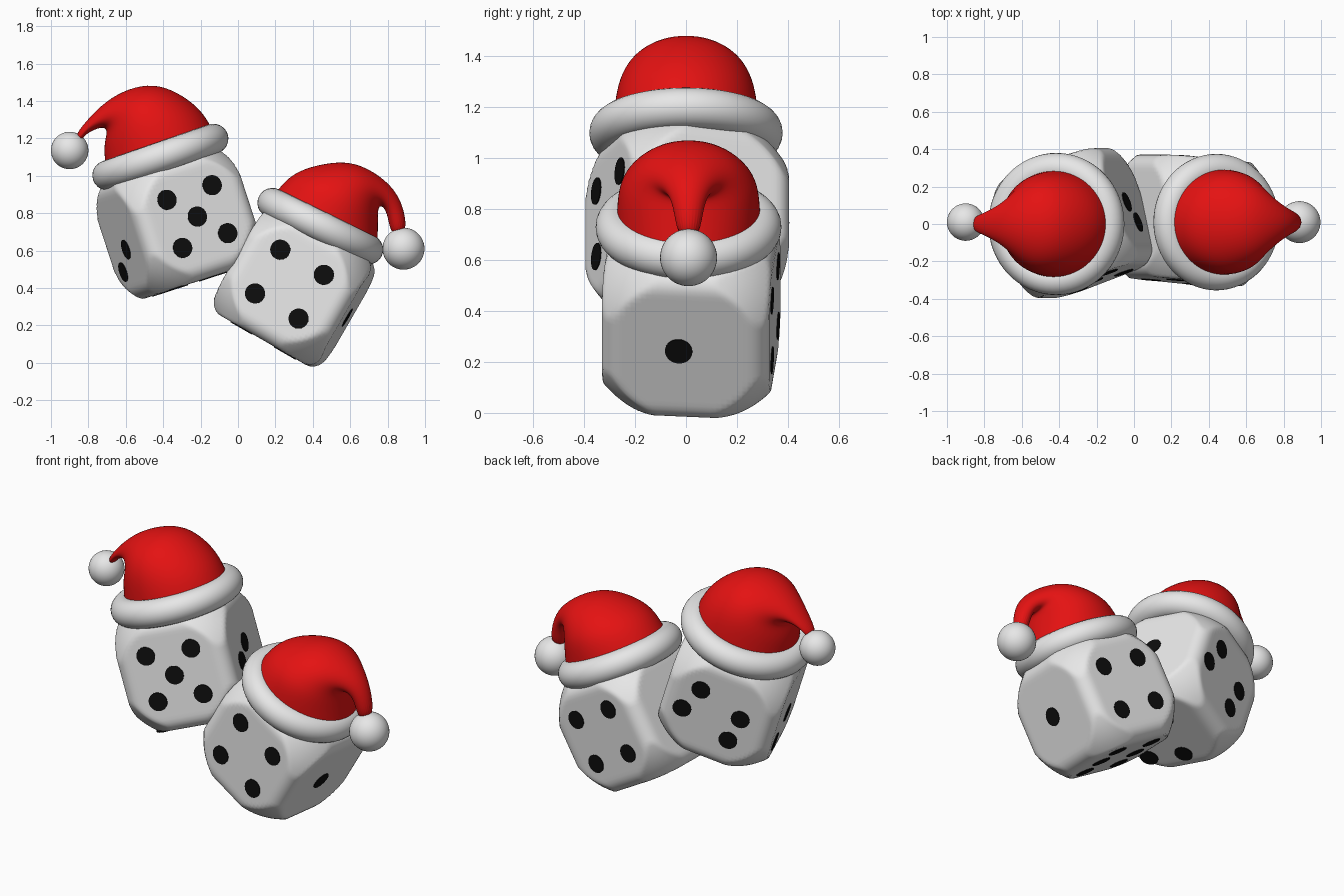
import bpy, bmesh, math
from mathutils import Matrix, Vector

cube = bpy.data.objects.get("Cube")
if cube:
    bpy.data.objects.remove(cube)


def material(name, color):
    m = bpy.data.materials.new(name)
    m.use_nodes = True
    m.diffuse_color = (*color, 1)
    bsdf = next(n for n in m.node_tree.nodes if n.type == 'BSDF_PRINCIPLED')
    bsdf.inputs["Base Color"].default_value = (*color, 1)
    return m


WHITE = material("white", (0.8, 0.8, 0.8))
BLACK = material("black", (0.004, 0.004, 0.004))
RED = material("red", (0.78, 0.006, 0.006))


def add_object(name, bm, mat, matrix=None, smooth=True):
    bmesh.ops.recalc_face_normals(bm, faces=bm.faces)
    for f in bm.faces:
        f.smooth = smooth
    mesh = bpy.data.meshes.new(name)
    bm.to_mesh(mesh)
    bm.free()
    mesh.materials.append(mat)
    obj = bpy.data.objects.new(name, mesh)
    bpy.context.collection.objects.link(obj)
    if matrix:
        obj.matrix_world = matrix
    return obj


HALF, ROUND, BALL = 0.33, 0.08, 0.45


def die(name, matrix):
    """Cube with rounded edges whose corners are trimmed by a ball."""
    bm = bmesh.new()
    bmesh.ops.create_cube(bm, size=2 * HALF)
    bmesh.ops.subdivide_edges(bm, edges=bm.edges[:], cuts=31, use_grid_fill=True)
    core = HALF - ROUND
    for v in bm.verts:
        q = Vector([max(-core, min(core, c)) for c in v.co])
        p = q + (v.co - q).normalized() * ROUND
        v.co = p * min(1, BALL / p.length)
    add_object(name, bm, WHITE, matrix)


def pips(name, matrix, layout):
    """Thin discs; each face has a normal, two tangent axes and spot positions."""
    axes = {"front": ((0, -1, 0), (1, 0, 0)), "back": ((0, 1, 0), (1, 0, 0)),
            "left": ((1, 0, 0), (0, 1, 0)), "right": ((-1, 0, 0), (0, 1, 0)),
            "bottom": ((0, 0, -1), (1, 0, 0))}
    bm = bmesh.new()
    for face, spots in layout.items():
        n, a = map(Vector, axes[face])
        b = Vector((0, 1, 0)) if face == "bottom" else Vector((0, 0, 1))
        for s, t in spots:
            place = Matrix.Translation(n * HALF + a * s + b * t)
            turn = n.to_track_quat('Z', 'Y').to_matrix().to_4x4()
            bmesh.ops.create_cone(bm, cap_ends=True, segments=28, radius1=0.054,
                                  radius2=0.054, depth=0.008, matrix=place @ turn)
    add_object(name, bm, BLACK, matrix, smooth=False)


def ring_band(name, center, tilt, major, minor):
    bpy.ops.mesh.primitive_torus_add(major_segments=64, minor_segments=24,
                                     major_radius=major, minor_radius=minor,
                                     location=center, rotation=(0, tilt, 0))
    obj = bpy.context.object
    obj.name = name
    obj.data.materials.append(WHITE)
    bpy.ops.object.shade_smooth()


def hat_cone(name, y, rings):
    """Loft of ellipses, each given by its outer point, inner point and half depth."""
    bm = bmesh.new()
    loops = []
    n = 24
    for ox, oz, ix, iz, w in rings:
        outer, inner = Vector((ox, y, oz)), Vector((ix, y, iz))
        mid, arm = (outer + inner) / 2, (outer - inner) / 2
        loops.append([bm.verts.new(mid + arm * math.cos(t) + Vector((0, w * math.sin(t), 0)))
                      for t in (math.tau * i / n for i in range(n))])
    for a, b in zip(loops, loops[1:]):
        for i in range(n):
            j = (i + 1) % n
            bm.faces.new((a[i], a[j], b[j], b[i]))
    bm.faces.new(loops[-1])
    obj = add_object(name, bm, RED)
    obj.modifiers.new("smooth", 'SUBSURF').levels = 2


def pompom(name, center, radius):
    bm = bmesh.new()
    bmesh.ops.create_uvsphere(bm, u_segments=40, v_segments=24, radius=radius)
    add_object(name, bm, WHITE, Matrix.Translation(center))


def pose(center, roll, yaw):
    return (Matrix.Translation(center) @ Matrix.Rotation(math.radians(roll), 4, 'Y')
            @ Matrix.Rotation(math.radians(yaw), 4, 'Z'))


D = 0.135
four = [(s * D, t * D) for s in (-1, 1) for t in (-1, 1)]
six = [(s * D, t * 0.16) for s in (-1, 1) for t in (-1, 0, 1)]

# Upper die, on the model's right
upper = pose((-0.325, 0.005, 0.747), -18, 20)
die("upper_die", upper)
pips("upper_die_pips", upper, {
    "front": four + [(0, 0)],
    "back": [(0.13, 0.12), (0.2, -0.04), (-0.13, 0.03), (-0.1, -0.13)],
    "left": [(0, 0.03), (-0.115, -0.045)],
    "right": [(-0.02, -0.05), (0.13, -0.16)],
    "bottom": [(-0.18, -0.2), (-0.2, 0.02), (0.09, 0.05), (0.1, -0.18)]})

# Lower die, on the model's left
lower = pose((0.3, 0.02, 0.406), 30, -5)
die("lower_die", lower)
pips("lower_die_pips", lower, {"front": four, "back": four,
                               "left": [(-0.02, 0)], "bottom": six})

# Hat on the upper die
ring_band("upper_hat_band", (-0.415, 0, 1.1), math.radians(-19), 0.3, 0.08)
hat_cone("upper_hat", 0, [
    (-0.12, 1.22, -0.71, 1.04, 0.29), (-0.18, 1.34, -0.72, 1.14, 0.28),
    (-0.29, 1.43, -0.71, 1.2, 0.26), (-0.42, 1.49, -0.7, 1.24, 0.22),
    (-0.55, 1.48, -0.72, 1.26, 0.16), (-0.68, 1.42, -0.76, 1.25, 0.1),
    (-0.78, 1.33, -0.82, 1.22, 0.06), (-0.88, 1.21, -0.85, 1.17, 0.035)])
pompom("upper_hat_pompom", (-0.9, 0.01, 1.135), 0.1)

# Hat on the lower die
ring_band("lower_hat_band", (0.44, 0.01, 0.73), math.radians(26), 0.285, 0.08)
hat_cone("lower_hat", 0.01, [
    (0.19, 0.9, 0.75, 0.64, 0.285), (0.27, 1.0, 0.75, 0.72, 0.28),
    (0.38, 1.05, 0.75, 0.78, 0.26), (0.54, 1.08, 0.75, 0.82, 0.21),
    (0.66, 1.06, 0.76, 0.84, 0.16), (0.79, 0.98, 0.78, 0.83, 0.1),
    (0.88, 0.87, 0.8, 0.79, 0.06), (0.91, 0.69, 0.82, 0.67, 0.045)])
pompom("lower_hat_pompom", (0.885, 0.01, 0.61), 0.112)
